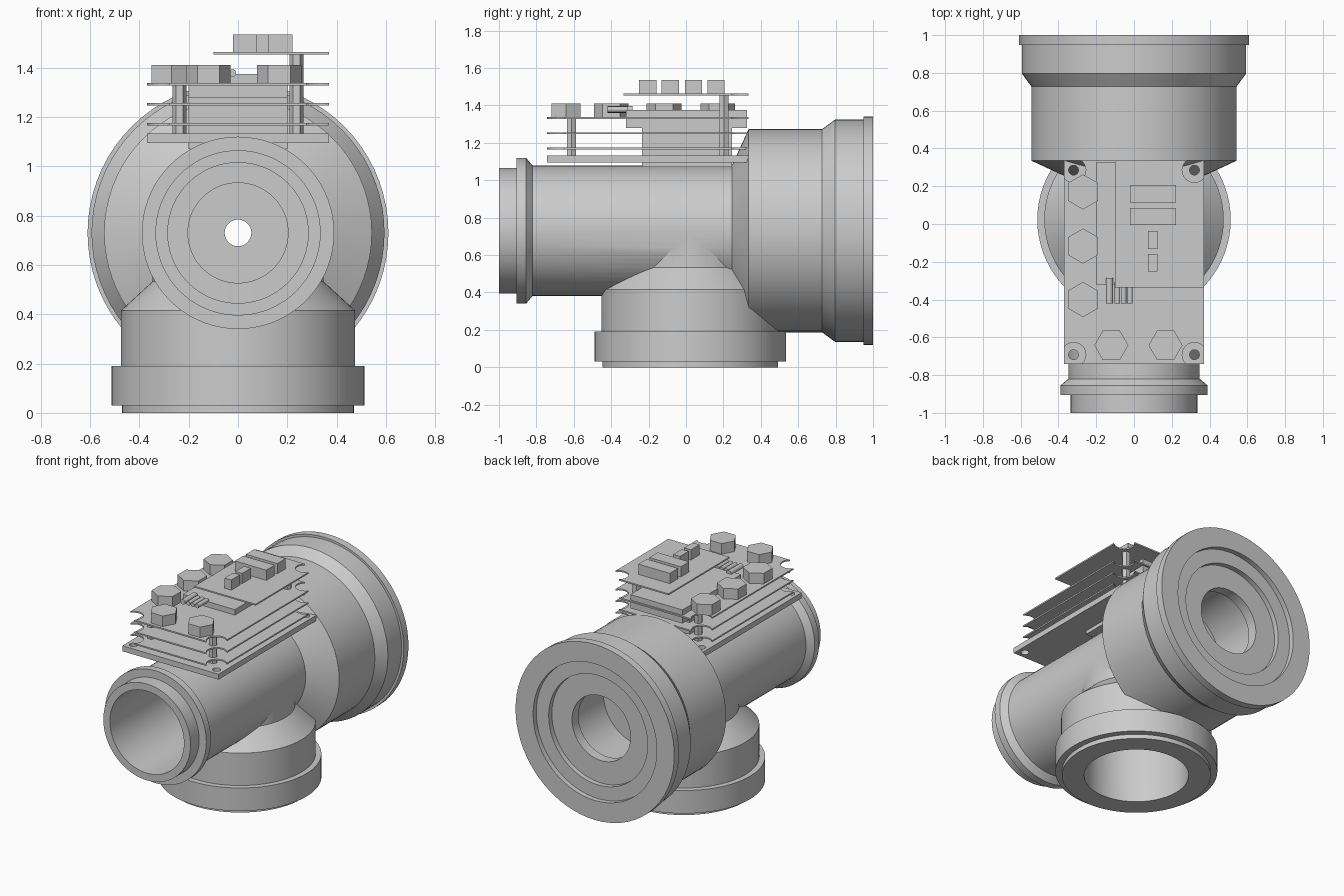
import bpy, bmesh
from math import cos, sin, pi, radians
from mathutils import Matrix, Vector

cube = bpy.data.objects.get("Cube")
if cube:
    bpy.data.objects.remove(cube, do_unlink=True)

grey = bpy.data.materials.new("plain grey")
grey.use_nodes = True
grey.diffuse_color = (0.6, 0.6, 0.6, 1)
grey.node_tree.nodes["Principled BSDF"].inputs["Base Color"].default_value = (0.6, 0.6, 0.6, 1)


def finish(bm, name):
    bmesh.ops.recalc_face_normals(bm, faces=bm.faces)
    mesh = bpy.data.meshes.new(name)
    bm.to_mesh(mesh)
    bm.free()
    mesh.materials.append(grey)
    obj = bpy.data.objects.new(name, mesh)
    bpy.context.collection.objects.link(obj)
    return obj


def prism(name, outline, z0, z1):
    """Extrude a flat outline between two heights."""
    bm = bmesh.new()
    face = bm.faces.new([bm.verts.new((x, y, z0)) for x, y in outline])
    new = bmesh.ops.extrude_face_region(bm, geom=[face])["geom"]
    bmesh.ops.translate(bm, vec=(0, 0, z1 - z0),
                        verts=[v for v in new if isinstance(v, bmesh.types.BMVert)])
    return finish(bm, name)


def box(name, x0, x1, y0, y1, z0, z1):
    return prism(name, [(x0, y0), (x1, y0), (x1, y1), (x0, y1)], z0, z1)


def polygon(x, y, r, n, turn=0.0):
    return [(x + r * cos(turn + 2 * pi * i / n), y + r * sin(turn + 2 * pi * i / n)) for i in range(n)]


def lathe(name, profile, matrix, n=72):
    """Closed solid of revolution from (height, radius) pairs."""
    bm = bmesh.new()
    rings = [[bm.verts.new((x, y, h)) for x, y in polygon(0, 0, r, n)] for h, r in profile]
    for a, b in zip(rings, rings[1:]):
        for i in range(n):
            j = (i + 1) % n
            bm.faces.new((a[i], a[j], b[j], b[i]))
    bm.faces.new(rings[0])
    bm.faces.new(rings[-1])
    bm.transform(matrix)
    return finish(bm, name)


def smooth(obj):
    bpy.ops.object.select_all(action="DESELECT")
    obj.select_set(True)
    bpy.context.view_layer.objects.active = obj
    bpy.ops.object.shade_smooth_by_angle(angle=radians(22))


def boolean(obj, tool, operation):
    mod = obj.modifiers.new(operation.lower(), "BOOLEAN")
    mod.operation, mod.object, mod.solver = operation, tool, "EXACT"
    bpy.context.view_layer.objects.active = obj
    bpy.ops.object.modifier_apply(modifier=mod.name)
    bpy.data.objects.remove(tool, do_unlink=True)


# Pipe body along y, with a lower branch joined to it
along_y = Matrix.Translation((0, 0, 0.73)) @ Matrix.Rotation(-pi / 2, 4, "X")
along_z = Matrix.Translation((0, 0.023, 0))
body = lathe("pipe_body", [
    (-1, 0.335), (-0.905, 0.335), (-0.905, 0.39), (-0.855, 0.39), (-0.82, 0.348),
    (0.245, 0.348), (0.335, 0.543), (0.727, 0.543), (0.797, 0.594), (0.948, 0.594),
    (0.948, 0.61), (1, 0.61)], along_y)
branch = lathe("branch", [
    (0, 0.47), (0.03, 0.47), (0.03, 0.512), (0.19, 0.512), (0.19, 0.475),
    (0.415, 0.475), (0.533, 0.347), (0.74, 0.347)], along_z)
boolean(body, branch, "UNION")

# Stepped bore through the pipe and a bore up the branch
boolean(body, lathe("main_bore", [
    (-1.1, 0.285), (0.35, 0.285), (0.35, 0.203), (0.45, 0.203), (0.45, 0.054),
    (0.5, 0.054), (0.5, 0.285), (0.86, 0.285), (0.86, 0.225), (0.93, 0.225),
    (0.93, 0.38), (0.965, 0.38), (0.965, 0.475), (1.1, 0.475)], along_y), "DIFFERENCE")
boolean(body, lathe("branch_bore", [(-0.1, 0.33), (0.73, 0.33)], along_z), "DIFFERENCE")
smooth(body)

# Mounting plate with four corner holes
X, Y0, Y1 = 0.37, -0.742, 0.335
INSET = 0.05
base = box("mounting_plate", -X, X, Y0, Y1, 1.095, 1.133)
for x in (INSET - X, X - INSET):
    for y in (Y0 + INSET, Y1 - INSET):
        boolean(base, prism("hole", polygon(x, y, 0.026, 20), 1.05, 1.2), "DIFFERENCE")


def board(name, x0, x1, y0, y1, z, scooped):
    """Thin board whose chosen corners are scooped out around the holes."""
    outline = []
    for k, (x, y, sx, sy) in enumerate([(x1, y1, 1, 1), (x0, y1, -1, 1),
                                        (x0, y0, -1, -1), (x1, y0, 1, -1)]):
        if k not in scooped:
            outline.append((x, y))
            continue
        arc = []
        for i in range(13):
            a = radians(-39.7 - 190.6 * i / 12)
            arc.append((x + sx * (0.065 * cos(a) - INSET), y + sy * (0.065 * sin(a) - INSET)))
        outline += arc if sx * sy > 0 else arc[::-1]
    return prism(name, outline, z, z + 0.01)


# Stacked boards
for i, z in enumerate((1.165, 1.246, 1.327)):
    board(f"circuit_board_{i + 1}", -X, X, Y0, Y1, z, (0, 1, 2, 3))
board("upper_board", -0.1, X, -0.335, Y1, 1.454, (0,))

# Central block, its wider head and its foot
box("core_block", -0.2, 0.2, -0.235, 0.245, 1.07, 1.29)
box("core_head", -0.2, 0.2, -0.32, 0.325, 1.28, 1.375)

# Hexagonal spacers
for x in (-0.237, 0.237):
    for y in (-0.612, 0.203):
        top = 1.456 if x > 0 and y > 0 else 1.33
        prism("spacer", polygon(x, y, 0.028, 6), 1.13, top)

# Hexagonal components on the board
for y in (0.17, -0.117, -0.4):
    prism("side_hex", polygon(-0.27, y, 0.093, 6, pi / 6), 1.335, 1.41)
for x in (-0.12, 0.167):
    prism("front_hex", polygon(x, -0.642, 0.09, 6), 1.335, 1.41)

# Blocks on the upper board
for y in (0.16, 0.04):
    box("wide_block", -0.02, 0.222, y - 0.046, y + 0.046, 1.462, 1.535)
for y in (-0.085, -0.205):
    box("small_block", 0.073, 0.125, y - 0.047, y + 0.047, 1.462, 1.535)

# Short pins lying in front of the core
for x, y in ((-0.13, -0.285), (-0.088, -0.31), (-0.055, -0.31), (-0.022, -0.31)):
    r = 0.018 if x < -0.1 else 0.015
    pin = lathe("pin", [(-0.42, r), (y, r)],
                Matrix.Translation((x, 0, 1.378)) @ Matrix.Rotation(-pi / 2, 4, "X"), 16)
    smooth(pin)
